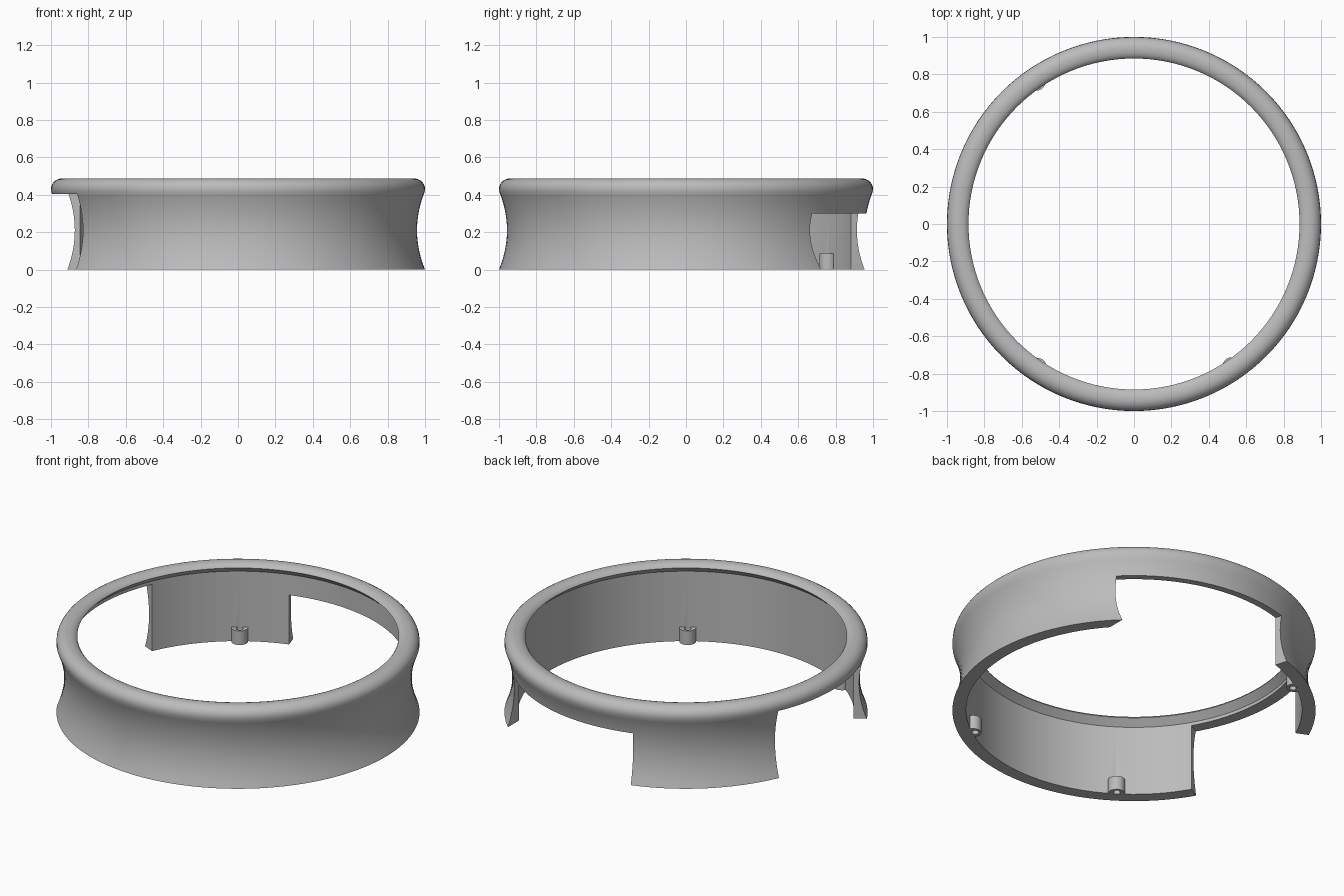
import bpy, bmesh, math

if "Cube" in bpy.data.objects:
    bpy.data.objects.remove(bpy.data.objects["Cube"])

SEGMENTS = 128
BOSS_R, BOSS_DIST, BOSS_H = 0.046, 0.92, 0.085

grey = bpy.data.materials.new("light_grey")
grey.diffuse_color = (0.5, 0.5, 0.5, 1)
grey.use_nodes = True
grey.node_tree.nodes["Principled BSDF"].inputs["Base Color"].default_value = grey.diffuse_color


def make_object(name, bm):
    bmesh.ops.recalc_face_normals(bm, faces=bm.faces)
    mesh = bpy.data.meshes.new(name)
    bm.to_mesh(mesh)
    bm.free()
    mesh.materials.append(grey)
    ob = bpy.data.objects.new(name, mesh)
    bpy.context.collection.objects.link(ob)
    return ob


def lathe(name, profile):
    """Closed (radius, height) profile swept round z."""
    bm = bmesh.new()
    rings = []
    for i in range(SEGMENTS):
        a = 2 * math.pi * i / SEGMENTS
        rings.append([bm.verts.new((r * math.cos(a), r * math.sin(a), z)) for r, z in profile])
    n = len(profile)
    for i in range(SEGMENTS):
        p, q = rings[i], rings[(i + 1) % SEGMENTS]
        for j in range(n):
            k = (j + 1) % n
            bm.faces.new((p[j], q[j], q[k], p[k]))
    return make_object(name, bm)


def prism(name, outline, z0, z1):
    bm = bmesh.new()
    low = [bm.verts.new((x, y, z0)) for x, y in outline]
    high = [bm.verts.new((x, y, z1)) for x, y in outline]
    bm.faces.new(low)
    bm.faces.new(high)
    for i in range(len(low)):
        j = (i + 1) % len(low)
        bm.faces.new((low[i], low[j], high[j], high[i]))
    return make_object(name, bm)


def polar(r, deg):
    return r * math.cos(math.radians(deg)), r * math.sin(math.radians(deg))


def circle(centre, r, n):
    return [(centre[0] + r * math.cos(2 * math.pi * i / n),
             centre[1] + r * math.sin(2 * math.pi * i / n)) for i in range(n)]


def cut(target, cutter):
    bpy.context.view_layer.objects.active = target
    mod = target.modifiers.new("cut", 'BOOLEAN')
    mod.operation = 'DIFFERENCE'
    mod.solver = 'EXACT'
    mod.object = cutter
    bpy.ops.object.modifier_apply(modifier=mod.name)


# Ring: concave outer wall, rounded rim, chamfered inner lip
profile = []
for i in range(17):
    z = 0.42 * i / 16
    profile.append((1 - 0.043 * (1 - ((z - 0.21) / 0.21) ** 2), z))
for i in range(1, 8):
    a = math.pi / 2 * i / 7
    profile.append((0.94 + 0.06 * math.cos(a), 0.43 + 0.057 * math.sin(a)))
profile += [(0.92, 0.486), (0.905, 0.481), (0.893, 0.474), (0.885, 0.463),
            (0.925, 0.425), (0.925, 0.0)]
ring = lathe("ring_wall", profile)

# Low gap at the back right and taller gap at the left
back_gap = prism("back_gap_cutter",
                 [(0.69, 0.45), (0.69, 1.3), polar(1.36, 107.3), polar(0.5, 107.3)], -0.2, 0.30)
left_gap = prism("left_gap_cutter",
                 [polar(0.6, 155.8), polar(1.4, 155.8), polar(1.4, 210), polar(0.6, 210)], -0.2, 0.405)
cutters = [back_gap, left_gap]
for c in cutters:
    cut(ring, c)

# Screw bosses on the inner wall, each with a hole
parts = [ring]
for name, angle in (("back_left", 124.4), ("front_left", 236.0), ("front_right", 304.4)):
    boss = prism(name + "_boss", circle(polar(BOSS_DIST, angle), BOSS_R, 32), 0, BOSS_H)
    hole = prism(name + "_hole_cutter", circle(polar(BOSS_DIST - 0.012, angle), 0.02, 20), -0.1, BOSS_H + 0.002)
    cut(boss, hole)
    cut(ring, hole)
    parts.append(boss)
    cutters.append(hole)

for c in cutters:
    bpy.data.objects.remove(c, do_unlink=True)

# Smooth curved walls, sharp rims
bpy.ops.object.select_all(action='DESELECT')
for ob in parts:
    ob.select_set(True)
bpy.context.view_layer.objects.active = ring
bpy.ops.object.shade_smooth_by_angle(angle=math.radians(30))
